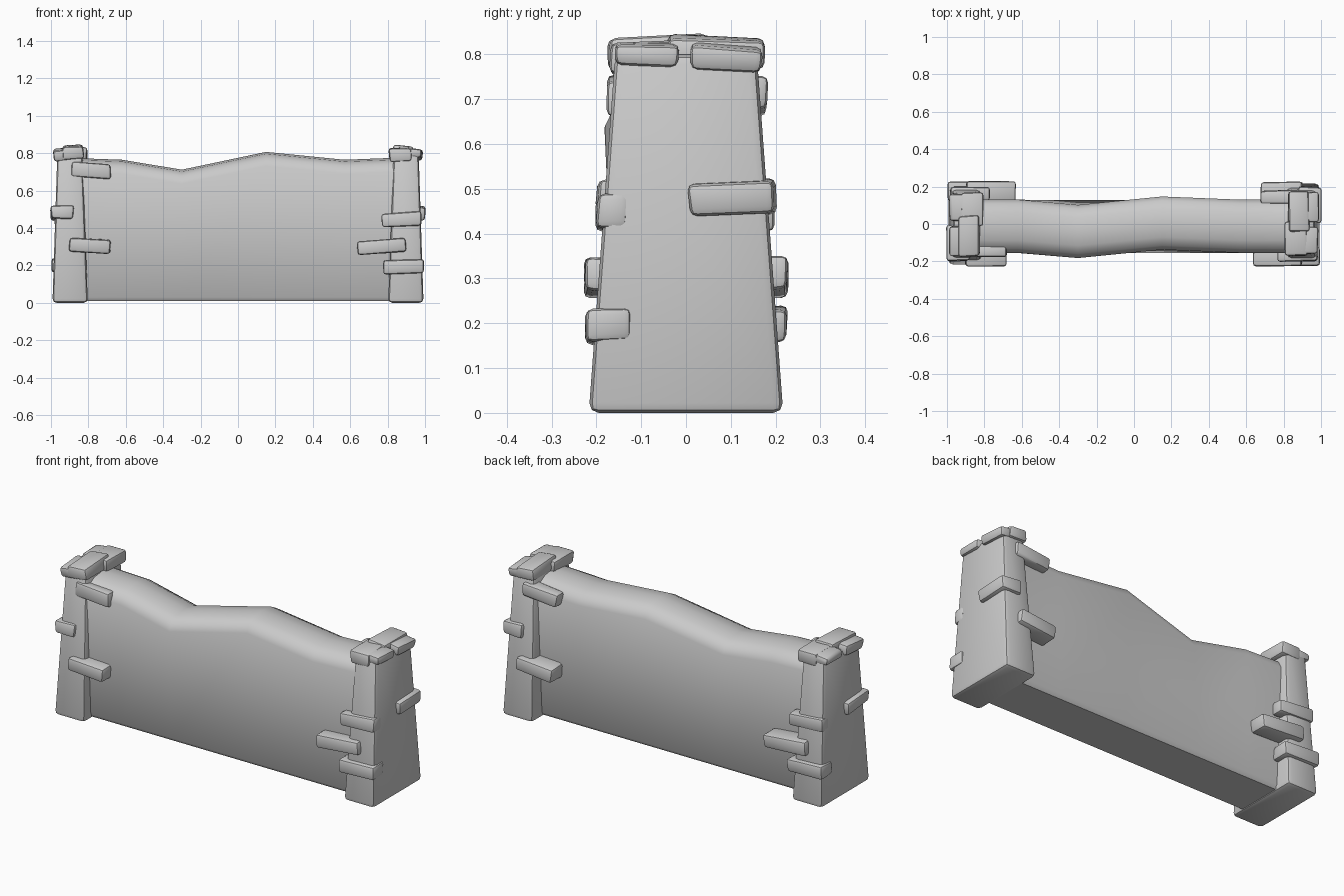
import bpy, bmesh, math, random
from mathutils import Matrix, Vector, Euler

if "Cube" in bpy.data.objects:
    bpy.data.objects.remove(bpy.data.objects["Cube"])

random.seed(4)


def finish(name, bm, bevel=0.0, segments=2, angle=40):
    bmesh.ops.recalc_face_normals(bm, faces=bm.faces)
    mesh = bpy.data.meshes.new(name)
    bm.to_mesh(mesh)
    bm.free()
    ob = bpy.data.objects.new(name, mesh)
    bpy.context.collection.objects.link(ob)
    bpy.context.view_layer.objects.active = ob
    ob.select_set(True)
    if bevel:
        m = ob.modifiers.new("Bevel", "BEVEL")
        m.width, m.segments = bevel, segments
        m.limit_method = 'NONE'
        bpy.ops.object.modifier_apply(modifier=m.name)
    bpy.ops.object.shade_smooth_by_angle(angle=math.radians(angle))
    ob.select_set(False)
    return ob


def box(lo, hi):
    bm = bmesh.new()
    bmesh.ops.create_cube(bm, size=1)
    lo, hi = Vector(lo), Vector(hi)
    for v in bm.verts:
        v.co = Vector([(lo[i] + hi[i]) / 2 + v.co[i] * (hi[i] - lo[i]) for i in range(3)])
    return bm


# Rough wall: straight base, wandering and uneven rounded top
stations = [(-0.9, -0.012, 0.775), (-0.62, -0.012, 0.765), (-0.3, -0.04, 0.712),
            (0.15, 0.005, 0.807), (0.57, -0.012, 0.765), (0.9, -0.012, 0.778)]
bm = bmesh.new()
rings = []
for x, o, h in stations:
    section = [(-0.14, 0.01), (-0.155, 0.03), (o - 0.142, h - 0.075), (o - 0.12, h - 0.034),
               (o - 0.075, h - 0.01), (o, h), (o + 0.075, h - 0.01), (o + 0.12, h - 0.034),
               (o + 0.142, h - 0.075), (0.127, 0.03), (0.112, 0.01)]
    rings.append([bm.verts.new((x, y, z)) for y, z in section])
for a, b in zip(rings, rings[1:]):
    for i in range(len(a)):
        j = (i + 1) % len(a)
        bm.faces.new((a[i], a[j], b[j], b[i]))
bm.faces.new(rings[0])
bm.faces.new(rings[-1])
finish("wall", bm, angle=50)

# Stones of the right pillar: low corner, high corner, tilt about x and y in degrees
stones = [
    ("front_stone", (0.77, -0.198, 0.41), (0.98, -0.13, 0.482), 0, -3),
    ("front_stone", (0.635, -0.225, 0.262), (0.895, -0.12, 0.34), 0, -4),
    ("front_stone", (0.778, -0.226, 0.157), (0.995, -0.12, 0.233), 0, -2),
    ("outer_stone", (0.88, 0.005, 0.443), (1.0, 0.198, 0.517), 3, 0),
    ("back_stone", (0.68, 0.11, 0.67), (0.895, 0.18, 0.745), 0, -4),
    ("back_stone", (0.68, 0.11, 0.267), (0.9, 0.225, 0.342), 0, -4),
    ("cap_stone", (0.825, -0.045, 0.77), (0.935, 0.172, 0.838), -2, 2),
    ("cap_stone", (0.808, -0.17, 0.758), (0.925, 0.01, 0.828), 2, 0),
    ("cap_stone", (0.885, -0.16, 0.776), (0.985, -0.018, 0.825), 0, 3),
    ("cap_stone", (0.9, 0.01, 0.765), (0.985, 0.17, 0.82), -4, 3),
]

# The left end is the right end turned half a circle
for side, turn in (("right", 0), ("left", math.pi)):
    spin = Matrix.Rotation(turn, 4, 'Z')

    # Tapered pillar
    bm = box((0.803, -0.217, 0), (0.992, 0.217, 0.8))
    for v in bm.verts:
        if v.co.z > 0.4:
            v.co.x = 0.832 if v.co.x < 0.9 else 0.966
            v.co.y = math.copysign(0.158, v.co.y)
    bm.transform(spin)
    finish(side + "_pillar", bm, 0.022)

    # Loose stones around it
    for k, (name, lo, hi, tx, ty) in enumerate(stones):
        bm = box(lo, hi)
        c = (Vector(lo) + Vector(hi)) / 2
        rot = Euler((math.radians(tx), math.radians(ty), 0)).to_matrix().to_4x4()
        for v in bm.verts:
            v.co += Vector([random.uniform(-0.005, 0.005) for _ in range(3)])
        bm.transform(spin @ Matrix.Translation(c) @ rot @ Matrix.Translation(-c))
        finish(f"{side}_{name}_{k}", bm, 0.015)
